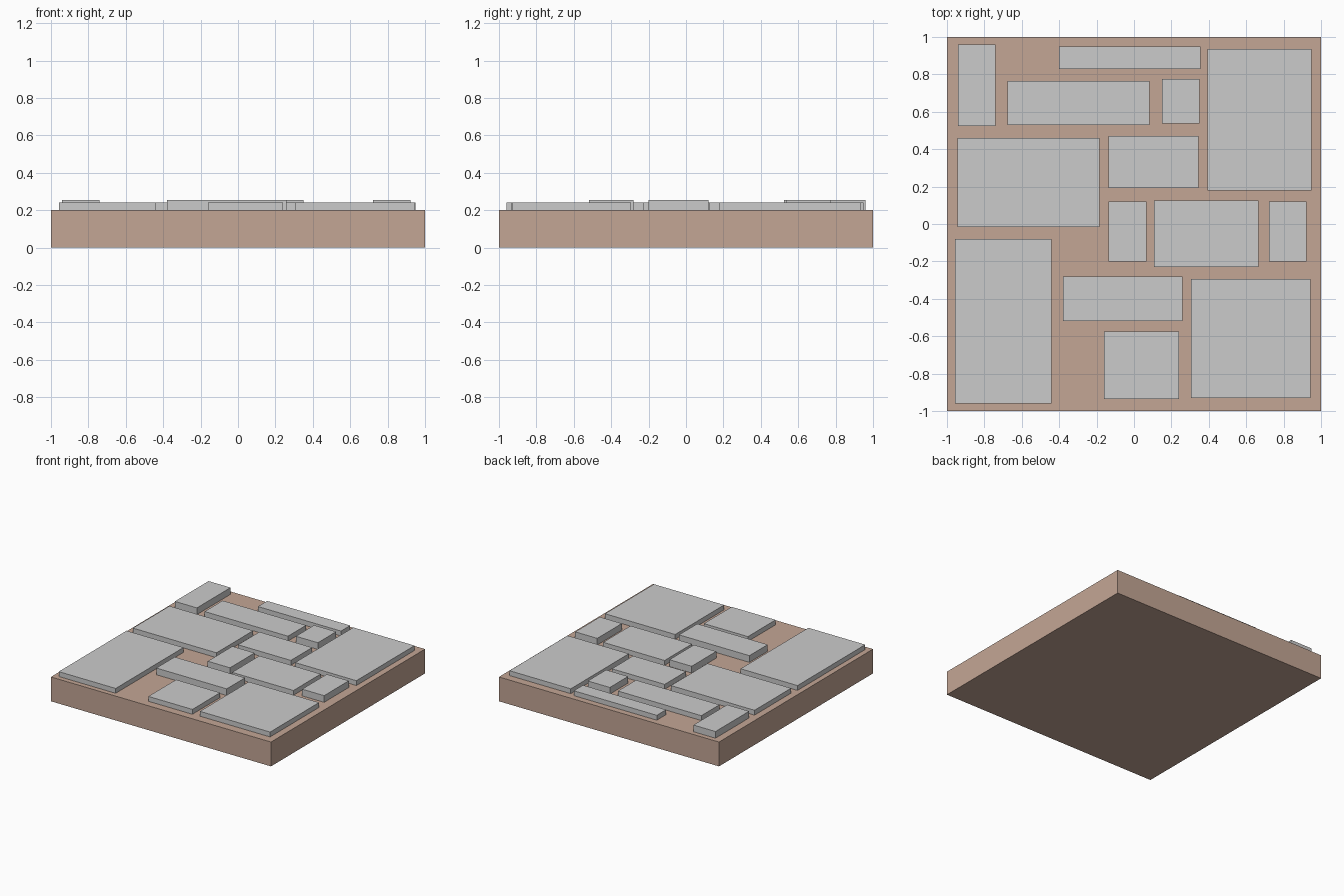
import bpy

BASE_TOP = 0.20
LOW, HIGH = 0.24, 0.255   # top heights of flat and raised stones
SINK = 0.18               # stones are bedded slightly into the soil


def box(name, x0, x1, y0, y1, z0, z1):
    bpy.ops.mesh.primitive_cube_add(
        size=1, location=((x0 + x1) / 2, (y0 + y1) / 2, (z0 + z1) / 2))
    ob = bpy.context.object
    ob.name = name
    ob.scale = (x1 - x0, y1 - y0, z1 - z0)
    bpy.ops.object.transform_apply(location=False, rotation=False, scale=True)
    return ob


# Soil base
soil = bpy.data.materials.new("soil")
soil.diffuse_color = (0.55, 0.38, 0.30, 1)
base = box("soil_base", -1, 1, -1, 1, 0, BASE_TOP)
base.data.materials.append(soil)

# Paving stones: x0, x1, y0, y1, top
stones = [
    (-0.94, -0.74, 0.523, 0.96, HIGH),
    (-0.40, 0.355, 0.83, 0.95, LOW),
    (0.393, 0.95, 0.18, 0.935, LOW),
    (-0.675, 0.083, 0.53, 0.765, LOW),
    (0.15, 0.35, 0.537, 0.775, HIGH),
    (-0.945, -0.185, -0.015, 0.46, LOW),
    (-0.135, 0.345, 0.193, 0.47, LOW),
    (-0.135, 0.067, -0.20, 0.12, HIGH),
    (0.107, 0.665, -0.23, 0.125, LOW),
    (0.723, 0.923, -0.20, 0.12, HIGH),
    (-0.957, -0.44, -0.96, -0.08, LOW),
    (-0.38, 0.26, -0.518, -0.28, HIGH),
    (-0.16, 0.24, -0.935, -0.575, LOW),
    (0.305, 0.943, -0.93, -0.295, LOW),
]
for i, (x0, x1, y0, y1, top) in enumerate(stones, 1):
    box(f"paving_stone_{i}", x0, x1, y0, y1, SINK, top)
